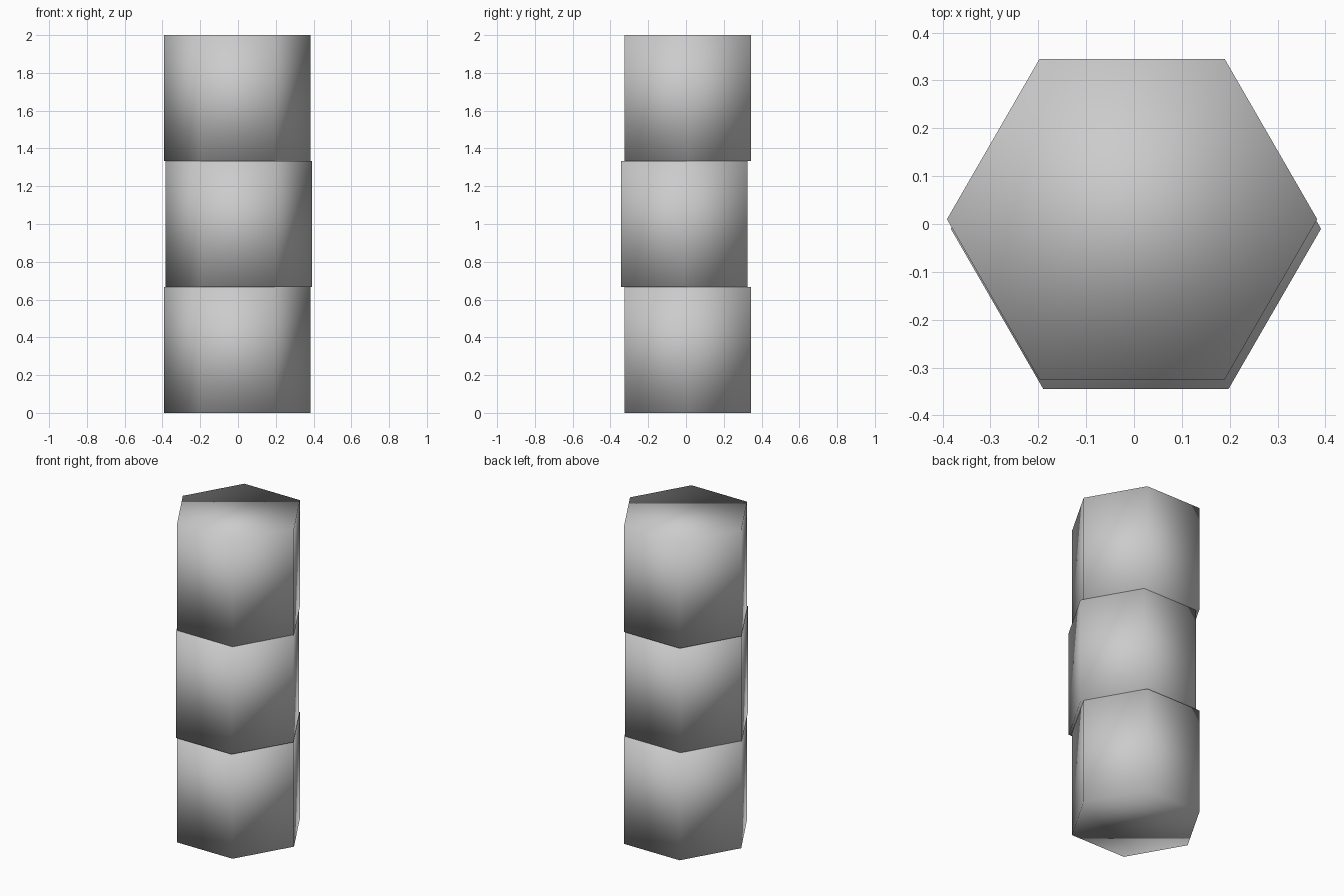
import bpy
import math

cube = bpy.data.objects.get("Cube")
if cube:
    bpy.data.objects.remove(cube, do_unlink=True)

grey = bpy.data.materials.new("light_grey")
grey.use_nodes = True
colour = (0.6, 0.6, 0.6, 1)
grey.diffuse_color = colour
grey.node_tree.nodes["Principled BSDF"].inputs["Base Color"].default_value = colour

HEIGHT = 2 / 3
RADIUS = 0.387


def hex_block(name, level, x, y):
    """One six-sided, smooth-shaded block of the column."""
    bpy.ops.mesh.primitive_cylinder_add(
        vertices=6, radius=RADIUS, depth=HEIGHT,
        location=(x, y, HEIGHT * (level + 0.5)),
        rotation=(0, 0, math.radians(30)))
    block = bpy.context.object
    block.name = name
    block.data.materials.append(grey)
    bpy.ops.object.shade_smooth()


# Stacked blocks, the middle one shifted slightly forward
hex_block("lower_block", 0, -0.004, 0.01)
hex_block("middle_block", 1, 0.004, -0.01)
hex_block("upper_block", 2, -0.004, 0.01)
